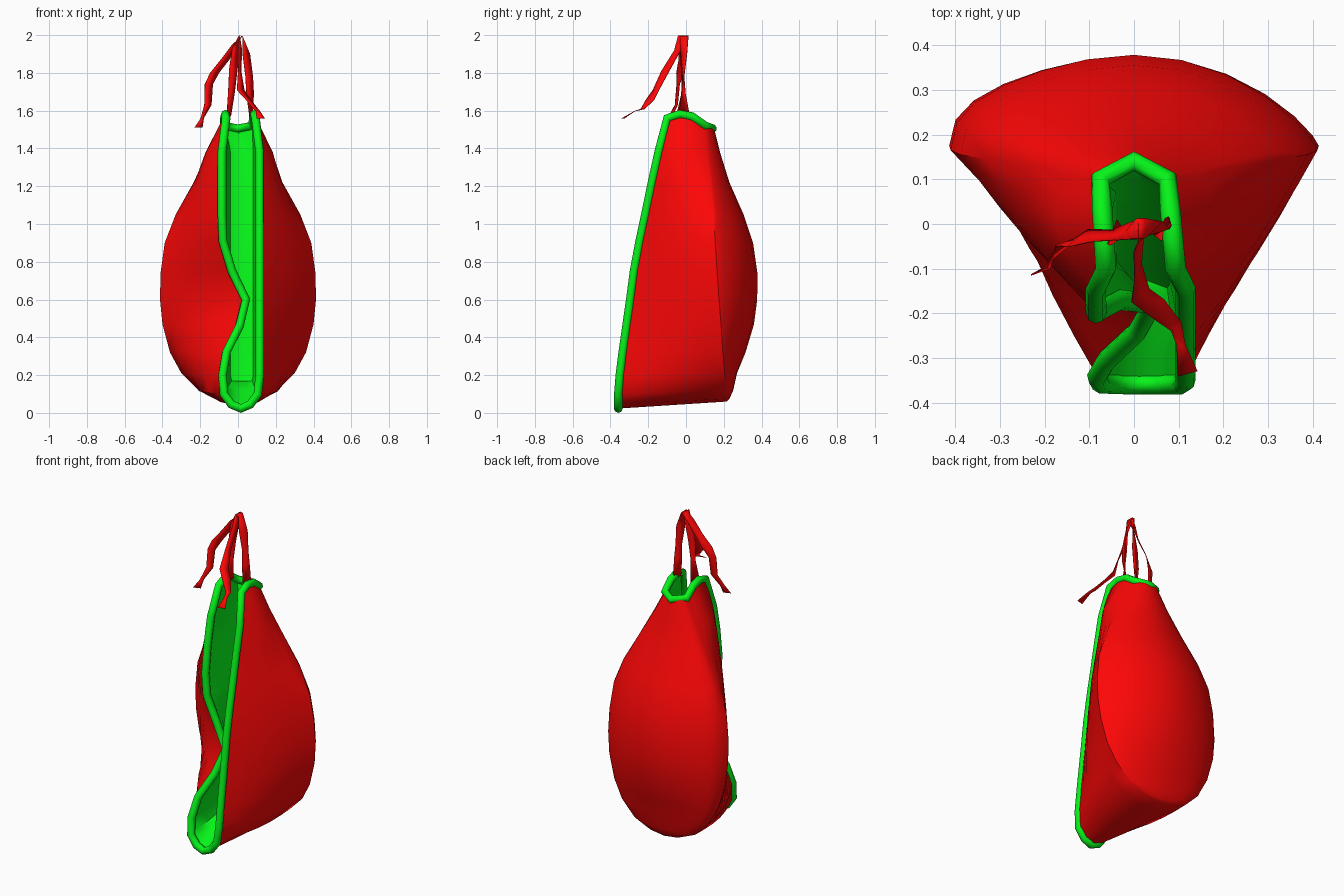
import bpy, bmesh
from math import exp, sin, cos, pi, radians
from mathutils import Vector

if "Cube" in bpy.data.objects:
    bpy.data.objects.remove(bpy.data.objects["Cube"])


def material(name, color):
    m = bpy.data.materials.new(name)
    m.diffuse_color = color
    m.use_nodes = True
    m.node_tree.nodes["Principled BSDF"].inputs["Base Color"].default_value = m.diffuse_color
    return m


red = material("red_fabric", (1, 0.002, 0.002, 1))
green = material("green_fabric", (0.002, 0.9, 0.01, 1))

# Half profile rows from the top down: seam x, seam y, seam z, front y, front z, back y
ROWS = [
    (0.075, 0.10, 1.52, -0.10, 1.56, 0.145),
    (0.145, 0.11, 1.38, -0.145, 1.38, 0.18),
    (0.235, 0.13, 1.22, -0.18, 1.22, 0.23),
    (0.33, 0.145, 1.05, -0.215, 1.05, 0.305),
    (0.388, 0.155, 0.90, -0.245, 0.91, 0.355),
    (0.41, 0.165, 0.74, -0.275, 0.75, 0.378),
    (0.413, 0.175, 0.60, -0.295, 0.60, 0.377),
    (0.40, 0.185, 0.47, -0.315, 0.46, 0.36),
    (0.36, 0.195, 0.32, -0.335, 0.32, 0.315),
    (0.30, 0.205, 0.21, -0.35, 0.20, 0.27),
    (0.21, 0.21, 0.12, -0.358, 0.10, 0.25),
    (0.10, 0.215, 0.075, -0.358, 0.045, 0.23),
    (0.00, 0.215, 0.06, -0.358, 0.023, 0.215),
]
LIP = [0.78] + [1.0] * 9 + [0.9, 0.5, 0.0]


def seam(i, side):
    x, y, z = ROWS[i][:3]
    return Vector((side * x, y, z))


def front(i, side):
    y, z = ROWS[i][3:5]
    x = 0.015 + side * 0.1 * LIP[i]
    if side < 0:  # left lip sags across the opening
        x += 0.13 * exp(-((z - 0.57) / 0.19) ** 2) * LIP[i]
        y += 0.12 * exp(-((z - 0.65) / 0.28) ** 2) * LIP[i]
    return Vector((x, y, z))


def side_point(i, side, t):
    p = front(i, side).lerp(seam(i, side), t)
    if i == 0:
        p.z += 0.04 * sin(pi * t)
    else:
        p.x += side * (0.015 + 0.06 * (1 - ROWS[i][0] / 0.413)) * sin(pi * t) * LIP[i]
    return p


def back_point(i, u):  # dome, a little fuller on the left
    x, y, z, _, _, yc = ROWS[i]
    return Vector((x * u, y + (yc - y) * max(0, 1 - u * u) ** (0.8 + 0.35 * min(0, u)), z))


def lining_row(i):
    if i == 0:
        half = [[side_point(0, s, t) for t in (0, 0.33, 0.66, 1)] for s in (-1, 1)]
        mid = back_point(0, 0)
    else:
        y, z = ROWS[i][3:5]
        mid = Vector((0.02, y + 0.235, max(z, 0.17)))
        half = []
        for s in (-1, 1):
            corner = Vector((0.02 + s * 0.06 * LIP[i], y + 0.215, max(z, 0.17)))
            half.append([front(i, s).lerp(corner, k / 3) for k in range(4)])
    return half[0] + [mid] + half[1][::-1]


def add_grid(bm, rows):
    vs = [[bm.verts.new(p) for p in r] for r in rows]
    for a, b in zip(vs, vs[1:]):
        for j in range(len(a) - 1):
            bm.faces.new((a[j], a[j + 1], b[j + 1], b[j]))


def finish(name, bm, mat):
    bmesh.ops.remove_doubles(bm, verts=bm.verts, dist=0.0005)
    bmesh.ops.dissolve_degenerate(bm, edges=bm.edges, dist=0.0001)
    bmesh.ops.recalc_face_normals(bm, faces=bm.faces)
    me = bpy.data.meshes.new(name)
    bm.to_mesh(me)
    bm.free()
    ob = bpy.data.objects.new(name, me)
    bpy.context.collection.objects.link(ob)
    me.materials.append(mat)
    bpy.ops.object.select_all(action='DESELECT')
    bpy.context.view_layer.objects.active = ob
    ob.select_set(True)
    bpy.ops.object.shade_smooth_by_angle(angle=radians(40))
    return ob


# Pouch body: two side panels and a domed back
n = len(ROWS)
bm = bmesh.new()
for s in (-1, 1):
    add_grid(bm, [[side_point(i, s, k / 6) for k in range(7)] for i in range(n)])
add_grid(bm, [[back_point(i, -cos(pi * k / 12)) for k in range(13)] for i in range(n)])
finish("pouch_body", bm, red)

# Green lining: a channel behind the slit
bm = bmesh.new()
add_grid(bm, [lining_row(i) for i in range(n)])
finish("pouch_lining", bm, green)

# Green piping around the front slit and the top opening
path = [front(i, -1) for i in range(n)] + [front(i, 1) for i in range(n - 2, -1, -1)]
path += [side_point(0, 1, t) for t in (0.33, 0.66, 1)] + [Vector((0, 0.14, 1.505))]
path += [side_point(0, -1, t) for t in (1, 0.66, 0.33)]
cu = bpy.data.curves.new("edge_piping", 'CURVE')
cu.dimensions = '3D'
cu.bevel_depth = 0.023
cu.bevel_resolution = 2
sp = cu.splines.new('POLY')
sp.points.add(len(path) - 1)
for q, p in zip(sp.points, path):
    q.co = (*p, 1)
sp.use_cyclic_u = True
sp.use_smooth = True
cu.materials.append(green)
bpy.context.collection.objects.link(bpy.data.objects.new("edge_piping", cu))


# Ribbons: points are x, y, z, width direction in degrees, width
def ribbon(name, pts):
    rows = []
    for x, y, z, a, w in pts:
        d = Vector((cos(radians(a)), sin(radians(a)), 0)) * w / 2
        c = Vector((x, y, z))
        rows.append([c - d, c + d])
    bm = bmesh.new()
    add_grid(bm, rows)
    sol = finish(name, bm, red).modifiers.new("thickness", 'SOLIDIFY')
    sol.thickness = 0.003


ribbon("hanging_loop", [
    (-0.05, -0.02, 1.57, 70, 0.065), (-0.035, -0.02, 1.70, 0, 0.035),
    (-0.025, -0.02, 1.82, 10, 0.045), (-0.012, -0.015, 1.93, 40, 0.05),
    (0.005, -0.01, 1.998, 90, 0.045), (0.025, -0.01, 1.995, 90, 0.045),
    (0.045, -0.012, 1.90, 40, 0.05), (0.06, -0.015, 1.78, 10, 0.04),
    (0.065, -0.015, 1.69, 30, 0.045), (0.07, -0.01, 1.57, 75, 0.06)])
ribbon("left_tie", [
    (0.02, -0.01, 1.995, 90, 0.045), (-0.02, -0.015, 1.95, 60, 0.045),
    (-0.07, -0.025, 1.87, 30, 0.05), (-0.125, -0.03, 1.80, 40, 0.06),
    (-0.155, -0.04, 1.74, 20, 0.045), (-0.16, -0.05, 1.63, 20, 0.04),
    (-0.19, -0.085, 1.56, 50, 0.025), (-0.21, -0.105, 1.51, 20, 0.045)])
ribbon("right_tie", [
    (0.01, -0.02, 1.998, 90, 0.045), (0.012, -0.045, 1.92, 60, 0.04),
    (0.01, -0.11, 1.81, 70, 0.045), (0.015, -0.16, 1.71, 40, 0.05),
    (0.055, -0.19, 1.66, 60, 0.05), (0.095, -0.23, 1.61, 40, 0.03),
    (0.105, -0.27, 1.60, 0, 0.02), (0.12, -0.335, 1.56, 15, 0.045)])
